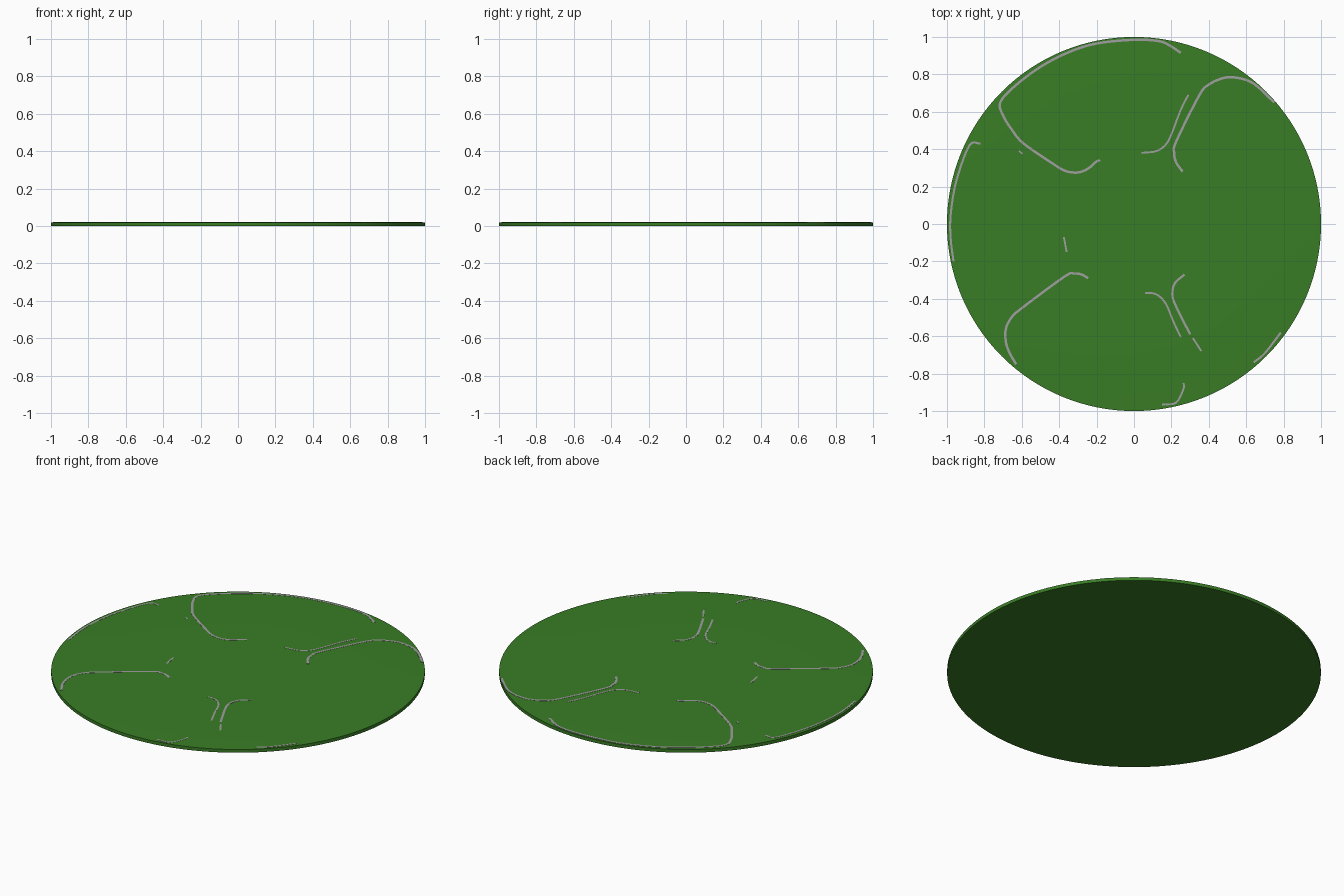
import bpy, bmesh, math
from mathutils import Vector

if "Cube" in bpy.data.objects:
    bpy.data.objects.remove(bpy.data.objects["Cube"])


def material(name, rgb):
    m = bpy.data.materials.new(name)
    m.diffuse_color = (*rgb, 1)
    m.use_nodes = True
    m.node_tree.nodes["Principled BSDF"].inputs["Base Color"].default_value = m.diffuse_color
    return m


GREEN = material("grass green", (0.041, 0.205, 0.019))
GREY = material("line grey", (0.35, 0.35, 0.35))
SIDES = 128
RIM_R, RIM_Z, TOP_Z = 0.975, 0.0205, 0.0215


def finish(bm, name, mat):
    bmesh.ops.recalc_face_normals(bm, faces=bm.faces)
    me = bpy.data.meshes.new(name)
    bm.to_mesh(me)
    bm.free()
    me.materials.append(mat)
    ob = bpy.data.objects.new(name, me)
    bpy.context.collection.objects.link(ob)
    return ob


# Thin round disc with a barely raised top
bm = bmesh.new()
rings = []
for r, z in [(1, 0), (1, 0.019), (RIM_R, RIM_Z), (0.5, TOP_Z)]:
    rings.append([bm.verts.new((r * math.cos(2 * math.pi * i / SIDES),
                                r * math.sin(2 * math.pi * i / SIDES), z))
                  for i in range(SIDES)])
for a, b in zip(rings, rings[1:]):
    for i in range(SIDES):
        j = (i + 1) % SIDES
        bm.faces.new((a[i], a[j], b[j], b[i]))
bm.faces.new(rings[0])
bm.faces.new(rings[-1])
disc = finish(bm, "green_disc", GREEN)
bpy.context.view_layer.objects.active = disc
disc.select_set(True)
bpy.ops.object.shade_smooth_by_angle(angle=math.radians(30))
disc.select_set(False)


def surface_z(p):
    t = min(max((p.length - 0.5) / (RIM_R - 0.5), 0), 1)
    return TOP_Z + (RIM_Z - TOP_Z) * t


def smooth_path(pts, steps=5):
    """Catmull-Rom path through the points."""
    p = [Vector(q) for q in pts]
    p = [2 * p[0] - p[1]] + p + [2 * p[-1] - p[-2]]
    out = []
    for a, b, c, d in zip(p, p[1:], p[2:], p[3:]):
        for k in range(steps):
            t = k / steps
            out.append(0.5 * (2 * b + (c - a) * t + (2 * a - 5 * b + 4 * c - d) * t * t
                              + (3 * b - a - 3 * c + d) * t ** 3))
    return out + [p[-2]]


def line(name, pts, width=0.013):
    """Thin flat ribbon lying on the disc."""
    path = smooth_path(pts)
    bm = bmesh.new()
    rows = []
    for i, p in enumerate(path):
        d = (path[min(i + 1, len(path) - 1)] - path[max(i - 1, 0)]).normalized()
        n = Vector((-d.y, d.x)) * width / 2
        z = surface_z(p)
        rows.append([bm.verts.new((q.x, q.y, h)) for q, h in
                     ((p + n, z - 0.001), (p + n, z + 0.0008),
                      (p - n, z + 0.0008), (p - n, z - 0.001))])
    for a, b in zip(rows, rows[1:]):
        for k in range(4):
            m = (k + 1) % 4
            bm.faces.new((a[k], a[m], b[m], b[k]))
    bm.faces.new(rows[0])
    bm.faces.new(rows[-1])
    finish(bm, name, GREY)


# Winding lines on the top
line("back_left_line", [(-.18, .34), (-.20, .335), (-.24, .30), (-.28, .28), (-.32, .275),
                        (-.37, .285), (-.43, .32), (-.59, .43), (-.65, .50), (-.70, .58),
                        (-.715, .65), (-.64, .735), (-.5, .84), (-.35, .918), (-.2, .965),
                        (0, .985), (.13, .978), (.19, .955), (.25, .915)])
line("back_inner_line", [(.29, .69), (.25, .61), (.20, .48), (.17, .425), (.12, .39), (.04, .38)],
     0.010)
line("back_right_line", [(.26, .28), (.225, .33), (.215, .38), (.225, .44), (.35, .69),
                         (.40, .745), (.46, .775), (.52, .785), (.60, .77), (.66, .735),
                         (.75, .65)])
line("left_edge_line", [(-.82, .43), (-.88, .42), (-.95, .23), (-.98, .05), (-.98, -.08),
                        (-.965, -.2)], 0.011)
line("short_left_line", [(-.375, -.07), (-.36, -.15)], 0.010)
line("tiny_left_line", [(-.615, .39), (-.595, .375)], 0.008)
line("front_left_line", [(-.245, -.29), (-.28, -.27), (-.32, -.265), (-.37, -.28), (-.60, -.45),
                         (-.655, -.50), (-.685, -.56), (-.685, -.63), (-.665, -.69),
                         (-.63, -.75)])
line("front_inner_line", [(.06, -.37), (.10, -.37), (.14, -.39), (.175, -.435), (.21, -.52),
                          (.25, -.605)], 0.010)
line("front_right_line", [(.27, -.27), (.22, -.315), (.205, -.37), (.22, -.43), (.30, -.59)],
     0.012)
line("front_right_short_line", [(.315, -.61), (.36, -.68)], 0.010)
line("right_edge_line", [(.64, -.74), (.70, -.69), (.785, -.58)], 0.011)
line("front_edge_line", [(.15, -.965), (.225, -.955), (.265, -.88), (.265, -.85)], 0.010)
